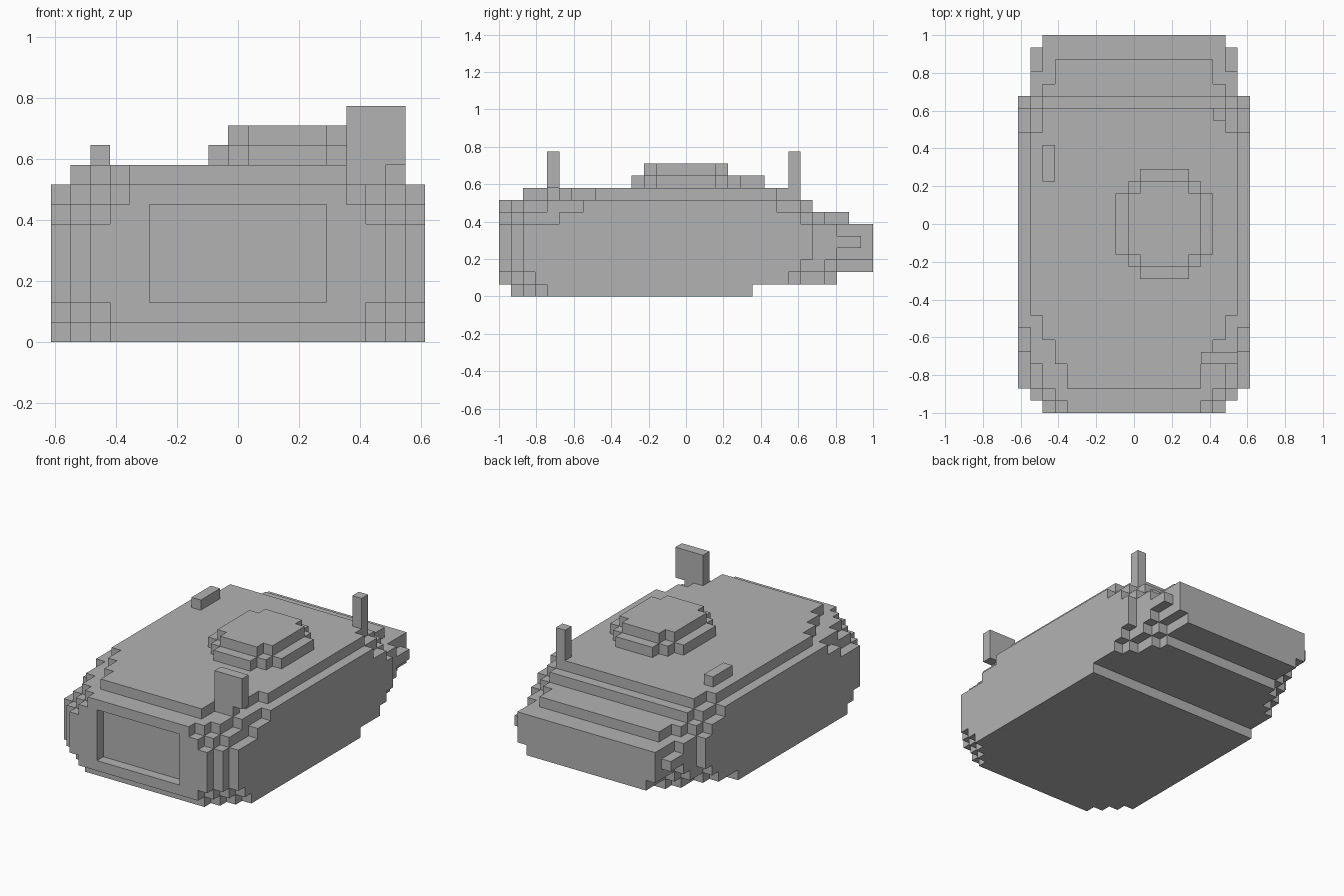
import bpy, bmesh
from itertools import product

if "Cube" in bpy.data.objects:
    bpy.data.objects.remove(bpy.data.objects["Cube"], do_unlink=True)

WIDE, LONG = 19, 31          # grid size in cells
CELL = 2 / LONG

grey = bpy.data.materials.new("plain grey")
grey.use_nodes = True
color = (0.45, 0.45, 0.45, 1)
grey.diffuse_color = color
grey.node_tree.nodes["Principled BSDF"].inputs["Base Color"].default_value = color


def box(x, y, z):
    """All grid cells inside the three half-open ranges."""
    return set(product(range(*x), range(*y), range(*z)))


def layer(z, starts, ends):
    """Mirrored slab: front and back limit of each outer column, last one fills the middle."""
    cells = set()
    for i in range(WIDE):
        k = min(i, WIDE - 1 - i, len(starts) - 1)
        cells |= box((i, i + 1), (starts[k], ends[k]), z)
    return cells


def build(name, cells):
    """Skin the outside of a set of cells and merge its flat faces."""
    bm = bmesh.new()
    for c in cells:
        for axis, side in product(range(3), (0, 1)):
            near = list(c)
            near[axis] += 2 * side - 1
            if tuple(near) in cells:
                continue
            u, v = (axis + 1) % 3, (axis + 2) % 3
            ring = []
            for du, dv in ((0, 0), (1, 0), (1, 1), (0, 1)):
                p = list(c)
                p[axis] += side
                p[u] += du
                p[v] += dv
                ring.append(bm.verts.new(((p[0] - WIDE / 2) * CELL,
                                          (p[1] - LONG / 2) * CELL, p[2] * CELL)))
            bm.faces.new(ring if side else ring[::-1])
    bmesh.ops.remove_doubles(bm, verts=bm.verts, dist=CELL / 100)
    bmesh.ops.dissolve_limit(bm, angle_limit=0.01, verts=bm.verts, edges=bm.edges)
    mesh = bpy.data.meshes.new(name)
    bm.to_mesh(mesh)
    bm.free()
    mesh.materials.append(grey)
    obj = bpy.data.objects.new(name, mesh)
    bpy.context.collection.objects.link(obj)


# Hull: stepped layers from the belly up, with a recessed front panel
hull = layer((0, 1), (4, 3, 2, 1), (21, 21, 21, 21))
hull |= layer((1, 2), (3, 2, 1, 0), (24, 25, 27, 28))
hull |= layer((2, 3), (2, 1, 0, 0), (25, 27, 28, 31))
hull |= layer((3, 6), (2, 1, 0), (26, 28, 31))
hull |= layer((6, 7), (5, 2, 1, 0), (25, 26, 27, 29))
hull |= layer((7, 8), (7, 4, 2, 1, 0), (23, 25, 26, 26, 26))
hull -= box((5, 14), (0, 1), (2, 7))
build("hull", hull)

# Deck plate on top
build("deck", layer((8, 9), (0, 8, 6, 4, 2), (0, 23, 25, 25, 25)))

# Round hatch in two tiers
hatch = set()
for z, tiers in ((9, (0, 1, 2)), (10, (1, 2))):
    for t in tiers:
        grow = t - tiers[0]
        hatch |= box((8 + t, 16 - t), (13 - grow, 18 + grow), (z, z + 1))
build("hatch", hatch)

# Upright plate at the front with its foot
build("front_plate", box((15, 18), (4, 5), (9, 12)) | box((16, 17), (4, 5), (8, 9)))

# Rear antenna, small deck block and side hooks
build("antenna", box((16, 17), (24, 25), (9, 12)))
build("deck_block", box((2, 3), (19, 22), (9, 10)))
for name, i in (("right_hook", 1), ("left_hook", WIDE - 2)):
    build(name, box((i, i + 1), (28, 30), (4, 5)))
